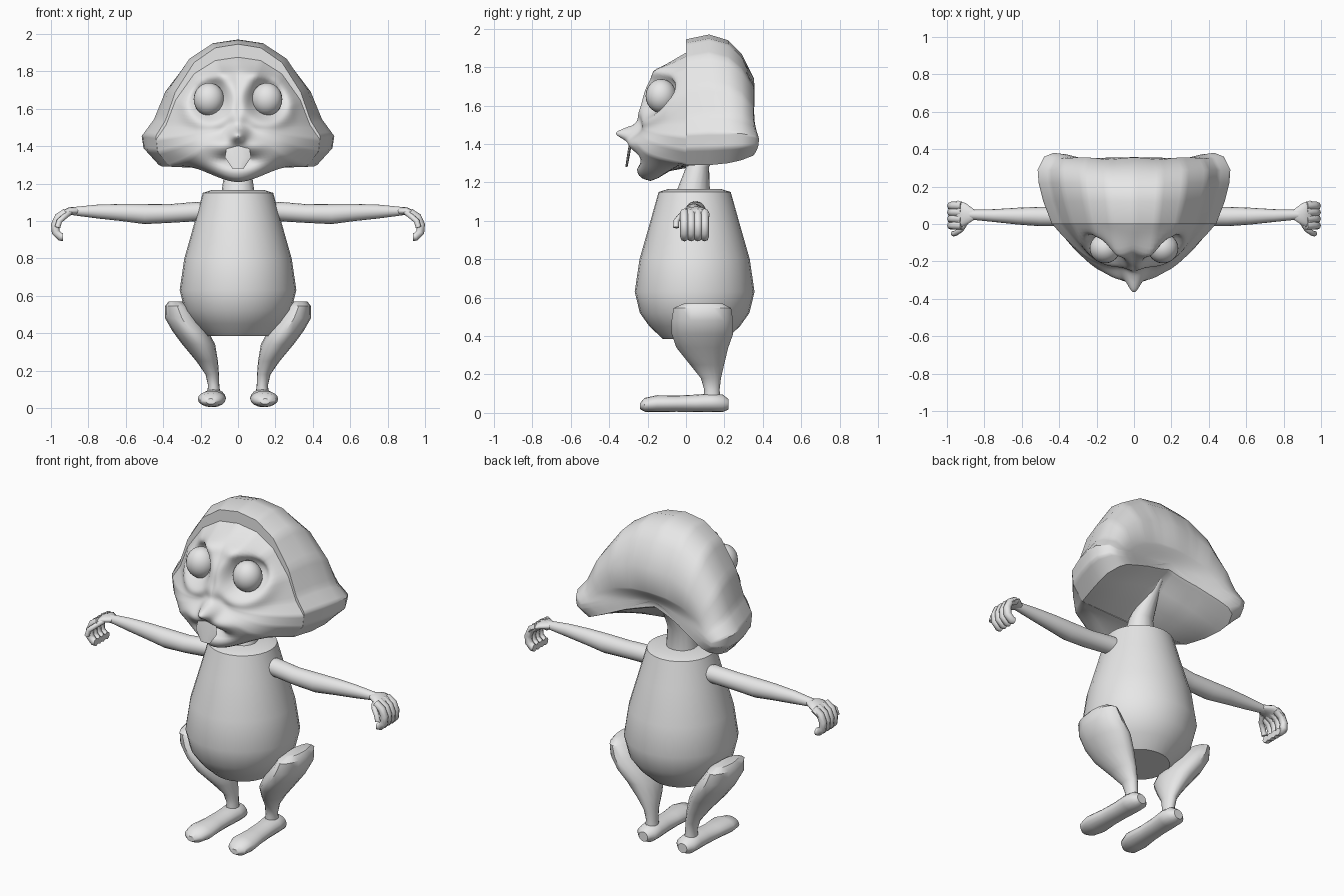
import bpy, bmesh, math
from math import exp, cos, sin, tau
from mathutils import Vector

if "Cube" in bpy.data.objects:
    bpy.data.objects.remove(bpy.data.objects["Cube"])

grey = bpy.data.materials.new("plain_grey")
grey.use_nodes = True
grey.diffuse_color = (0.8, 0.8, 0.8, 1)
grey.node_tree.nodes["Principled BSDF"].inputs["Base Color"].default_value = (0.8, 0.8, 0.8, 1)


def finish(name, bm, angle=40):
    bmesh.ops.recalc_face_normals(bm, faces=bm.faces)
    mesh = bpy.data.meshes.new(name)
    bm.to_mesh(mesh)
    bm.free()
    mesh.materials.append(grey)
    obj = bpy.data.objects.new(name, mesh)
    bpy.context.collection.objects.link(obj)
    bpy.ops.object.select_all(action='DESELECT')
    obj.select_set(True)
    bpy.context.view_layer.objects.active = obj
    bpy.ops.object.shade_smooth_by_angle(angle=math.radians(angle))
    return obj


def skin(name, rings, angle=40):
    """Closed skin over rings that have equal point counts."""
    bm = bmesh.new()
    rows = [[bm.verts.new(p) for p in ring] for ring in rings]
    n = len(rows[0])
    for a, b in zip(rows, rows[1:]):
        for i in range(n):
            j = (i + 1) % n
            bm.faces.new((a[i], a[j], b[j], b[i]))
    bm.faces.new(rows[0])
    bm.faces.new(rows[-1])
    return finish(name, bm, angle)


def loft(name, axis, stations, n=16, side=1, angle=40):
    """Ellipses across an axis; each station is centre x, y, z and two radii."""
    u, v = {'x': ((0, 1, 0), (0, 0, 1)), 'y': ((1, 0, 0), (0, 0, 1)),
            'z': ((1, 0, 0), (0, 1, 0))}[axis]
    u, v = Vector(u), Vector(v)
    rings = []
    for x, y, z, a, b in stations:
        c = Vector((side * x, y, z))
        rings.append([c + u * a * cos(tau * i / n) + v * b * sin(tau * i / n) for i in range(n)])
    return skin(name, rings, angle)


def ball(name, centre, radii):
    bm = bmesh.new()
    bmesh.ops.create_uvsphere(bm, u_segments=24, v_segments=14, radius=1)
    for v in bm.verts:
        v.co = Vector([c + r * k for c, r, k in zip(centre, radii, v.co)])
    return finish(name, bm)


def finger(name, points, radius):
    curve = bpy.data.curves.new(name, 'CURVE')
    curve.dimensions = '3D'
    curve.bevel_depth = radius
    curve.bevel_resolution = 2
    curve.use_fill_caps = True
    spline = curve.splines.new('POLY')
    spline.points.add(len(points) - 1)
    for p, co in zip(spline.points, points):
        p.co = (*co, 1)
    spline.use_smooth = True
    curve.materials.append(grey)
    bpy.context.collection.objects.link(bpy.data.objects.new(name, curve))


# Torso and neck
torso = [(1.165, .14), (1.15, .188), (1.0, .23), (.8, .287), (.63, .312),
         (.52, .285), (.45, .235), (.385, .165)]
loft("torso", 'z', [(0, .045, z, r, r) for z, r in torso], 28, angle=35)
loft("neck", 'z', [(0, .035, 1.14, .09, .09), (0, .06, 1.28, .07, .06),
                   (0, .14, 1.4, .04, .05), (0, .23, 1.48, .012, .02)])

# Head: outline across the skull, as half width and height fraction
OUTLINE = [(0, 1), (.14, .97), (.27, .85), (.385, .61), (.445, .38), (.505, .25),
           (.495, .13), (.42, 0)]
CUTS = 6


def outline(scale, top, bottom, lobe=1.3):
    half = [(x * scale, lobe + f * (top - lobe)) for x, f in OUTLINE]
    half += [(.2 * scale, lobe + (bottom - lobe) * .6), (0, bottom)]
    loop = half + [(-x, z) for x, z in half[-2:0:-1]]
    points = []
    for (x, z), (x2, z2) in zip(loop, loop[1:] + loop[:1]):
        points += [(x + (x2 - x) * k / CUTS, z + (z2 - z) * k / CUTS) for k in range(CUTS)]
    return points


def bump(x, z, cx, cz, sx, sz):
    return exp(-((x - cx) / sx) ** 2 - ((z - cz) / sz) ** 2)


def ramp(value, low, high):
    k = min(1, max(0, (value - low) / (high - low)))
    return k * k * (3 - 2 * k)


def back_point(x, y, z):
    """Tuck the nape in between the lobes and dimple the back of the skull."""
    ax = abs(x)
    tuck = .07 * exp(-(x / .26) ** 2) * ramp(1.64 - z, 0, .15)
    tuck += .025 * bump(ax, z, .12, 1.68, .06, .05) - .015 * bump(ax, z, .4, 1.42, .1, .06)
    return x, y - tuck * ramp(y, .15, .33), z


def face_point(rim_x, rim_z, t):
    """Point of the face at the fraction t from the centre out to the rim."""
    x, z = rim_x * t, 1.5 + (rim_z - 1.5) * t
    ax = abs(x)
    below = ramp(1.5 - z, 0, .15)
    middle = exp(-(x / .2) ** 2)
    chin = middle * below
    z -= .09 * chin * ramp(t, .5, .85) * ramp(1 - t, 0, .1)
    depth = (.215 + .02 * below + .03 * chin) * (1 - t ** (2.4 + .9 * middle + 8 * chin))
    r = math.hypot(ax - .155, z - 1.65)
    relief = -.09 * exp(-(r / .09) ** 3)                   # eye socket
    relief += .02 * exp(-((r - .135) / .04) ** 2)          # lid rim
    relief += .035 * bump(ax, z, .07, 1.79, .09, .04)      # brow
    relief += .03 * bump(ax, z, 0, 1.54, .04, .05)         # bridge
    relief += .125 * bump(ax, z, 0, 1.46, .05, .04)        # snout tip
    relief += .05 * bump(ax, z, .07, 1.41, .1, .05)        # muzzle
    relief -= .07 * bump(ax, z, 0, 1.325, .09, .03)        # mouth
    return x, -max(0, depth + relief * min(1, (1 - t) * 5)), z


# Back of the skull: depth, width scale, crown height, underside height, lobe height
skull = [(.37, .86, 1.6, 1.49, 1.36), (.355, .95, 1.74, 1.48, 1.34),
         (.29, 1.02, 1.87, 1.46, 1.315), (.22, 1.01, 1.94, 1.42, 1.3),
         (.12, .96, 1.97, 1.35, 1.29), (0, .87, 1.945, 1.28, 1.29)]
sections = [(y, outline(*shape)) for y, *shape in skull]
rings = [[back_point(x * t, sections[0][0], 1.53 + (z - 1.53) * t) for x, z in sections[0][1]]
         for t in (.1, .3, .5, .7, .85)]
rings += [[back_point(x, y, z) for x, z in points] for y, points in sections]
STEPS = 30
rim = outline(.865, 1.875, 1.275, 1.29)
for k in range(STEPS):
    rings.append([face_point(x, z, 1 - k / STEPS) for x, z in rim])
skin("head", rings, 45)

# Upper teeth
loft("teeth", 'z', [(0, -.29, 1.4, .06, .008), (0, -.3, 1.34, .07, .008),
                    (0, -.31, 1.28, .03, .006)], 10)

for side, label in ((1, "left"), (-1, "right")):
    ball(label + "_eye", (side * .155, -.13, 1.65), (.082, .08, .088))

    # Arm, palm, fingers and thumb
    loft(label + "_arm", 'x', [(.15, .05, 1.04, .06, .05), (.22, .05, 1.05, .052, .052),
                               (.36, .04, 1.04, .052, .05), (.5, .04, 1.037, .052, .054),
                               (.62, .042, 1.045, .045, .046), (.75, .045, 1.05, .034, .037),
                               (.88, .05, 1.052, .026, .022)], side=side)
    loft(label + "_palm", 'x', [(.85, .05, 1.052, .024, .02), (.9, .052, 1.052, .06, .022),
                                (.94, .05, 1.035, .075, .02), (.965, .048, 1.01, .07, .018)],
         side=side)
    curl = [(.92, 1.045), (.96, 1.02), (.978, .98), (.975, .94), (.95, .915), (.935, .915)]
    for i in range(4):
        y = -.008 + i * .035
        finger(f"{label}_finger_{i + 1}", [(side * x, y, z) for x, z in curl], .022)
    finger(label + "_thumb", [(side * .9, .01, 1.045), (side * .925, -.03, 1.025),
                              (side * .955, -.05, 1.0), (side * .965, -.052, .965)], .015)

    # Leg from haunch to ankle
    loft(label + "_leg", 'z', [(.335, .09, .57, .035, .1), (.325, .085, .545, .065, .15),
                               (.3, .085, .48, .09, .16), (.255, .085, .41, .095, .16),
                               (.21, .085, .34, .088, .135), (.165, .11, .25, .058, .088),
                               (.138, .13, .18, .036, .052), (.13, .135, .12, .03, .04),
                               (.13, .135, .06, .038, .045)], side=side)

    # Foot from toe to heel
    loft(label + "_foot", 'y', [(.145, -.24, .035, .025, .015), (.145, -.215, .042, .058, .036),
                                (.14, -.15, .048, .075, .044), (.137, -.05, .048, .064, .042),
                                (.133, .05, .05, .06, .045), (.13, .13, .053, .065, .048),
                                (.13, .19, .05, .06, .046), (.13, .22, .045, .03, .028)],
         side=side)
